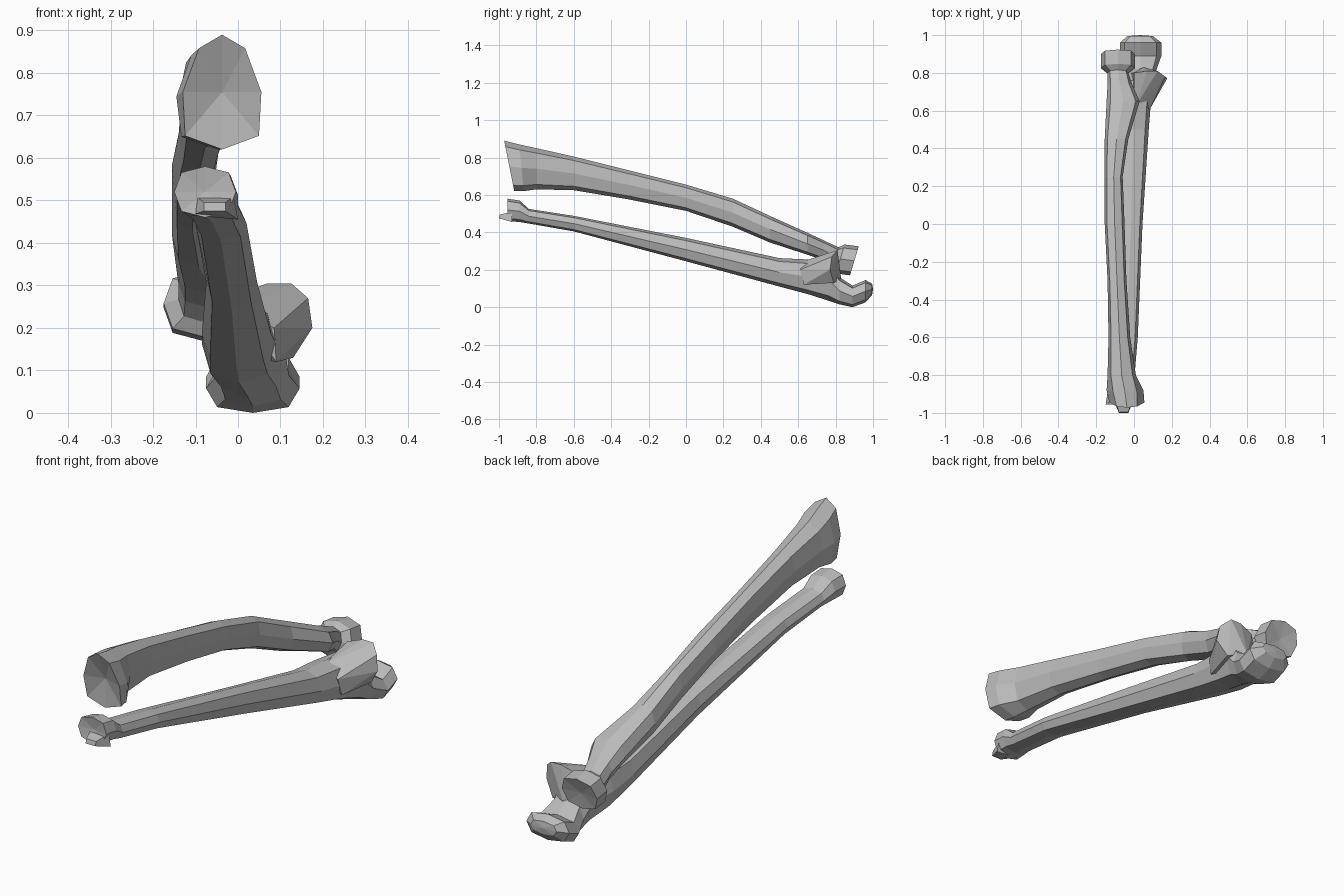
import bpy
import bmesh
import math

cube = bpy.data.objects.get("Cube")
if cube:
    bpy.data.objects.remove(cube, do_unlink=True)

GREY = (0.5, 0.5, 0.5, 1.0)
bone_grey = bpy.data.materials.new("bone_grey")
bone_grey.use_nodes = True
bone_grey.diffuse_color = GREY
for node in bone_grey.node_tree.nodes:
    if node.type == 'BSDF_PRINCIPLED':
        node.inputs["Base Color"].default_value = GREY

SIDES = 8


def finish(bm, name):
    """Turn a bmesh into a flat shaded object with the bone material."""
    bmesh.ops.recalc_face_normals(bm, faces=bm.faces[:])
    mesh = bpy.data.meshes.new(name)
    bm.to_mesh(mesh)
    bm.free()
    mesh.materials.append(bone_grey)
    obj = bpy.data.objects.new(name, mesh)
    bpy.context.scene.collection.objects.link(obj)
    return obj


def add_ring(bm, y, left, right, low, high, tilt=0, taper=0):
    """Eight-sided section; tilt leans it along y, taper narrows its top."""
    mid_x, mid_z = (left + right) / 2, (low + high) / 2
    verts = []
    for i in range(SIDES):
        angle = math.tau * i / SIDES
        stretch = 1.08 if i % 2 else 1.0
        u, v = math.cos(angle) * stretch, math.sin(angle) * stretch
        dz = v * (high - low) / 2
        dx = u * (right - left) / 2 * (1 - taper * v)
        verts.append(bm.verts.new((mid_x + dx, y + tilt * dz, mid_z + dz)))
    return verts


def add_cap(bm, ring, push):
    """Close an end with a fan whose centre is pushed along y."""
    centre = sum((v.co for v in ring[1:]), ring[0].co.copy()) / len(ring)
    centre.y += push
    tip = bm.verts.new(centre)
    for a, b in zip(ring, ring[1:] + ring[:1]):
        bm.faces.new((a, b, tip))


def loft(name, sections, front_push, back_push):
    bm = bmesh.new()
    rings = [add_ring(bm, *section) for section in sections]
    for near, far in zip(rings, rings[1:]):
        for i in range(SIDES):
            j = (i + 1) % SIDES
            bm.faces.new((near[i], near[j], far[j], far[i]))
    add_cap(bm, rings[0], front_push)
    add_cap(bm, rings[-1], back_push)
    return finish(bm, name)


def hull(name, points):
    bm = bmesh.new()
    for point in points:
        bm.verts.new(point)
    result = bmesh.ops.convex_hull(bm, input=bm.verts[:])
    spare = [v for v in result["geom_interior"] if isinstance(v, bmesh.types.BMVert)]
    bmesh.ops.delete(bm, geom=spare, context='VERTS')
    return finish(bm, name)


# Upper bone: wide wrist end, bowed shaft, bump, neck and disc-like head
loft("upper_bone", [
    (-.945, -.13, .055, .62, .89, -.2, .3),
    (-.88, -.145, .05, .62, .87, -.1, .2),
    (-.8, -.14, .01, .63, .85),
    (-.6, -.135, -.02, .625, .805),
    (-.3, -.14, -.04, .575, .73),
    (0, -.155, -.05, .515, .655),
    (.25, -.155, -.06, .43, .58),
    (.45, -.155, -.03, .345, .487),
    (.65, -.145, .03, .28, .397),
    (.74, -.14, -.01, .25, .355),
    (.8, -.14, -.03, .215, .32, .3),
    (.825, -.175, .005, .18, .335, .3),
    (.9, -.175, .005, .17, .325, .3),
], .03, -.01)

# Lower bone: small knob at the front, long shaft, hooked elbow end
loft("lower_bone", [
    (-.955, -.15, -.005, .46, .58),
    (-.89, -.14, 0, .455, .57),
    (-.84, -.12, 0, .447, .525),
    (-.6, -.1, .02, .405, .488),
    (0, -.075, .045, .245, .37),
    (.5, -.085, .078, .11, .262),
    (.65, -.085, .09, .07, .255),
    (.76, -.06, .11, .035, .26),
    (.82, -.05, .12, .015, .16),
    (.89, -.075, .145, 0, .115),
    (.96, -.075, .145, .025, .145),
    (.995, -.035, .1, .065, .125),
], .01, .005)

# Pointed spur below the front knob
hull("front_spur", [
    (-.08, -1, .475), (-.03, -1, .475), (-.08, -.995, .495), (-.03, -.995, .495),
    (-.11, -.93, .465), (0, -.93, .455), (-.01, -.93, .51), (-.1, -.93, .51),
])

# Raised lip in front of the elbow notch
hull("elbow_lip", [
    (.07, .81, .305), (.125, .81, .305), (.165, .78, .27), (.175, .77, .2),
    (.13, .79, .13), (0, .61, .24), (.085, .61, .2), (0, .8, .28),
    (-.02, .8, .14), (.05, .83, .15), (.09, .63, .12),
])
